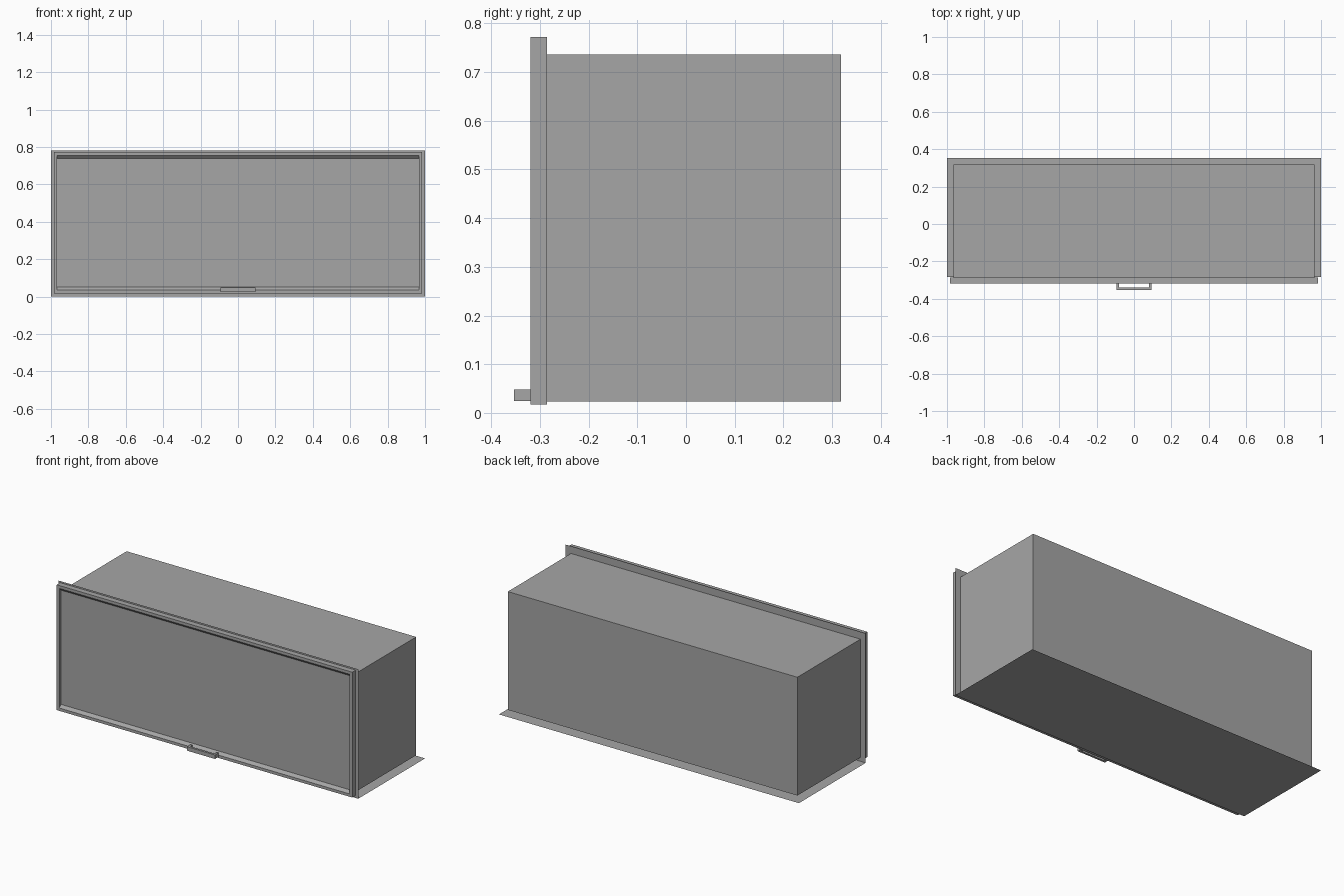
import bpy, bmesh
from mathutils import Vector

cube = bpy.data.objects.get("Cube")
if cube:
    bpy.data.objects.remove(cube, do_unlink=True)

# Single grey finish
grey = bpy.data.materials.new("cabinet grey")
grey.use_nodes = True
colour = (0.38, 0.38, 0.38, 1)
grey.diffuse_color = colour
grey.node_tree.nodes["Principled BSDF"].inputs["Base Color"].default_value = colour


def finish(bm, name):
    mesh = bpy.data.meshes.new(name)
    bm.to_mesh(mesh)
    bm.free()
    mesh.materials.append(grey)
    obj = bpy.data.objects.new(name, mesh)
    bpy.context.collection.objects.link(obj)
    return obj


def add_box(bm, low, high):
    low, high = Vector(low), Vector(high)
    verts = bmesh.ops.create_cube(bm, size=1)["verts"]
    for v in verts:
        v.co = (low + high) / 2 + v.co * (high - low)
    return verts


def sheet(name, corners):
    bm = bmesh.new()
    bm.faces.new([bm.verts.new(c) for c in corners])
    return finish(bm, name)


# Cabinet body
BACK_OF_DOOR = -0.286
bm = bmesh.new()
add_box(bm, (-0.965, BACK_OF_DOOR, 0.023), (0.965, 0.318, 0.736))
finish(bm, "cabinet_body")

# Door slab with a recessed front panel
bm = bmesh.new()
add_box(bm, (-0.985, -0.319, 0.017), (0.985, BACK_OF_DOOR, 0.772))
bm.normal_update()
front = min(bm.faces, key=lambda f: f.calc_center_median().y)
rim = bmesh.ops.inset_region(bm, faces=[front], thickness=0.024)["faces"]
panel = bmesh.ops.extrude_face_region(bm, geom=[front])
for v in [g for g in panel["geom"] if isinstance(g, bmesh.types.BMVert)]:
    v.co.y += 0.016
    v.co.z = 0.05 if v.co.z < 0.4 else 0.738
if front.is_valid:
    bmesh.ops.delete(bm, geom=[front], context="FACES_ONLY")
bmesh.ops.recalc_face_normals(bm, faces=bm.faces)
finish(bm, "door")

# Thin backing sheet behind the door and base sheet under the body
SHEET_Y = -0.283
sheet("door_backing", [(-1, SHEET_Y, 0), (1, SHEET_Y, 0),
                       (1, SHEET_Y, 0.78), (-1, SHEET_Y, 0.78)])
sheet("base_sheet", [(-1, SHEET_Y, 0), (1, SHEET_Y, 0),
                     (1, 0.353, 0), (-1, 0.353, 0)])

# Bracket handle: U outline extruded upward
bm = bmesh.new()
half, inner = [(0.094, -0.319), (0.094, -0.353)], [(0.081, -0.340), (0.081, -0.319)]
right = half + inner
outline = ([half[0], half[1]] + [(-x, y) for x, y in reversed(half)]
           + [(-x, y) for x, y in reversed(inner)] + inner)
face = bm.faces.new([bm.verts.new((x, y, 0.024)) for x, y in outline])
top = bmesh.ops.extrude_face_region(bm, geom=[face])
moved = [g for g in top["geom"] if isinstance(g, bmesh.types.BMVert)]
bmesh.ops.translate(bm, verts=moved, vec=(0, 0, 0.024))
bmesh.ops.recalc_face_normals(bm, faces=bm.faces)
finish(bm, "door_handle")
